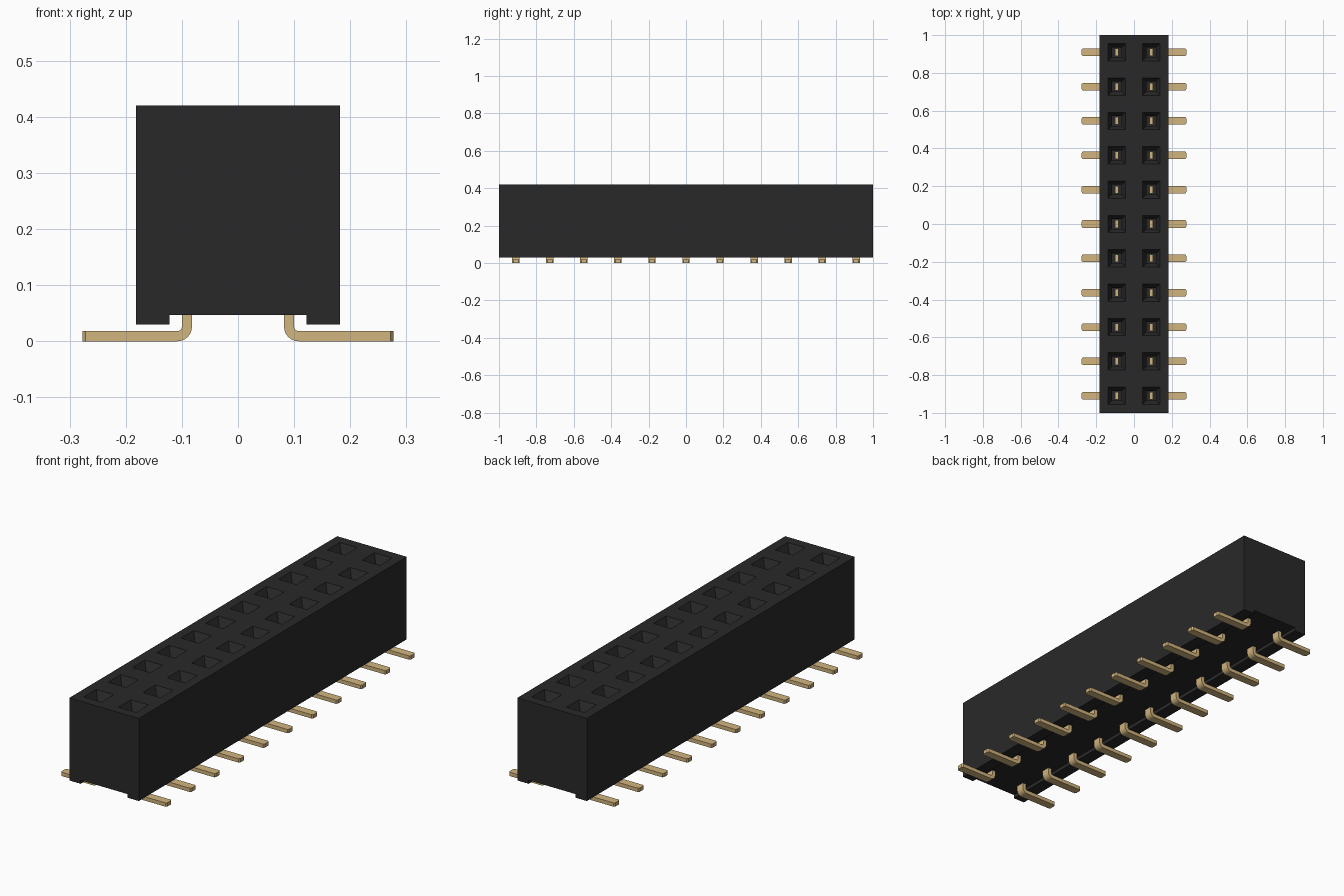
import bpy, bmesh, math
from mathutils import Matrix

cube = bpy.data.objects.get("Cube")
if cube:
    bpy.data.objects.remove(cube, do_unlink=True)

ROWS = 11
PITCH = 2.0 / ROWS
HALF_X = PITCH
TOP, RECESS, BOTTOM = 0.42, 0.047, 0.03


def material(name, rgb, roughness):
    m = bpy.data.materials.new(name)
    m.use_nodes = True
    m.diffuse_color = (*rgb, 1)
    bsdf = m.node_tree.nodes["Principled BSDF"]
    bsdf.inputs["Base Color"].default_value = (*rgb, 1)
    bsdf.inputs["Roughness"].default_value = roughness
    return m


black = material("black_plastic", (0.022, 0.022, 0.022), 0.6)
gold = material("gold_metal", (0.64, 0.46, 0.21), 0.4)


def mesh_from(bm, name, mat):
    bmesh.ops.recalc_face_normals(bm, faces=bm.faces)
    me = bpy.data.meshes.new(name)
    bm.to_mesh(me)
    bm.free()
    me.materials.append(mat)
    return me


def add_object(name, me, location=(0, 0, 0), turn=0):
    ob = bpy.data.objects.new(name, me)
    ob.location = location
    ob.rotation_euler.z = turn
    bpy.context.collection.objects.link(ob)
    return ob


# Housing: a grid of cells over a closed box
bm = bmesh.new()
bmesh.ops.create_grid(bm, x_segments=2, y_segments=ROWS, size=1)
for v in bm.verts:
    v.co = (v.co.x * HALF_X, v.co.y, TOP)
cells = bm.faces[:]

# outer walls and underside
rim = [e for e in bm.edges if e.is_boundary]
bmesh.ops.extrude_edge_only(bm, edges=rim)
lower = [e for e in bm.edges if e.is_boundary]
for v in {v for e in lower for v in e.verts}:
    v.co.z = RECESS
bmesh.ops.contextual_create(bm, geom=lower)


def shrink(faces, half, z):
    for f in faces:
        c = f.calc_center_median()
        for v in f.verts:
            v.co.x = c.x + math.copysign(half, v.co.x - c.x)
            v.co.y = c.y + math.copysign(half, v.co.y - c.y)
            v.co.z = z


# each cell becomes a mouth, a funnel throat and a square well
for half, z in ((0.046, TOP), (0.026, TOP - 0.04), (0.026, 0.12)):
    bmesh.ops.inset_individual(bm, faces=cells, thickness=0.005)
    shrink(cells, half, z)
add_object("housing", mesh_from(bm, "housing", black))

# Standoff rails along both lower edges
bm = bmesh.new()
bmesh.ops.create_cube(bm, size=1, matrix=Matrix.Diagonal((0.06, 2, RECESS - BOTTOM, 1)))
rail = mesh_from(bm, "standoff_rail", black)
for side, label in ((1, "left"), (-1, "right")):
    add_object(f"standoff_rail_{label}", rail,
               (side * (HALF_X - 0.03), 0, (RECESS + BOTTOM) / 2))

# Bent lead: stations of (outer x, outer z, inner x, inner z, half width)
W = 0.02
CX, CZ, R_OUT, R_IN = 0.108, 0.026, 0.026, 0.008
stations = [(CX - R_OUT, 0.16, CX - R_IN, 0.16, W)]
for i in range(7):
    a = math.pi + i * math.pi / 12
    c, s = math.cos(a), math.sin(a)
    stations.append((CX + R_OUT * c, CZ + R_OUT * s, CX + R_IN * c, CZ + R_IN * s, W))
stations += [(0.272, 0, 0.272, 0.018, W), (0.277, 0, 0.277, 0.018, 0.013)]

bm = bmesh.new()
loops = []
for xo, zo, xi, zi, w in stations:
    loops.append([bm.verts.new(p) for p in
                  ((xo, -w, zo), (xo, w, zo), (xi, w, zi), (xi, -w, zi))])
for a, b in zip(loops, loops[1:]):
    for k in range(4):
        n = (k + 1) % 4
        bm.faces.new((a[k], a[n], b[n], b[k]))
bm.faces.new(loops[0])
bm.faces.new(loops[-1])
lead = mesh_from(bm, "lead", gold)

for row in range(ROWS):
    y = (row - (ROWS - 1) / 2) * PITCH
    for label, turn in (("left", 0), ("right", math.pi)):
        add_object(f"lead_{label}_{row + 1}", lead, (0, y, 0), turn)

# Smooth the lead bends while keeping edges sharp
bpy.ops.object.select_all(action="DESELECT")
sample = bpy.data.objects["lead_left_1"]
sample.select_set(True)
bpy.context.view_layer.objects.active = sample
bpy.ops.object.shade_smooth_by_angle(angle=math.radians(25))
